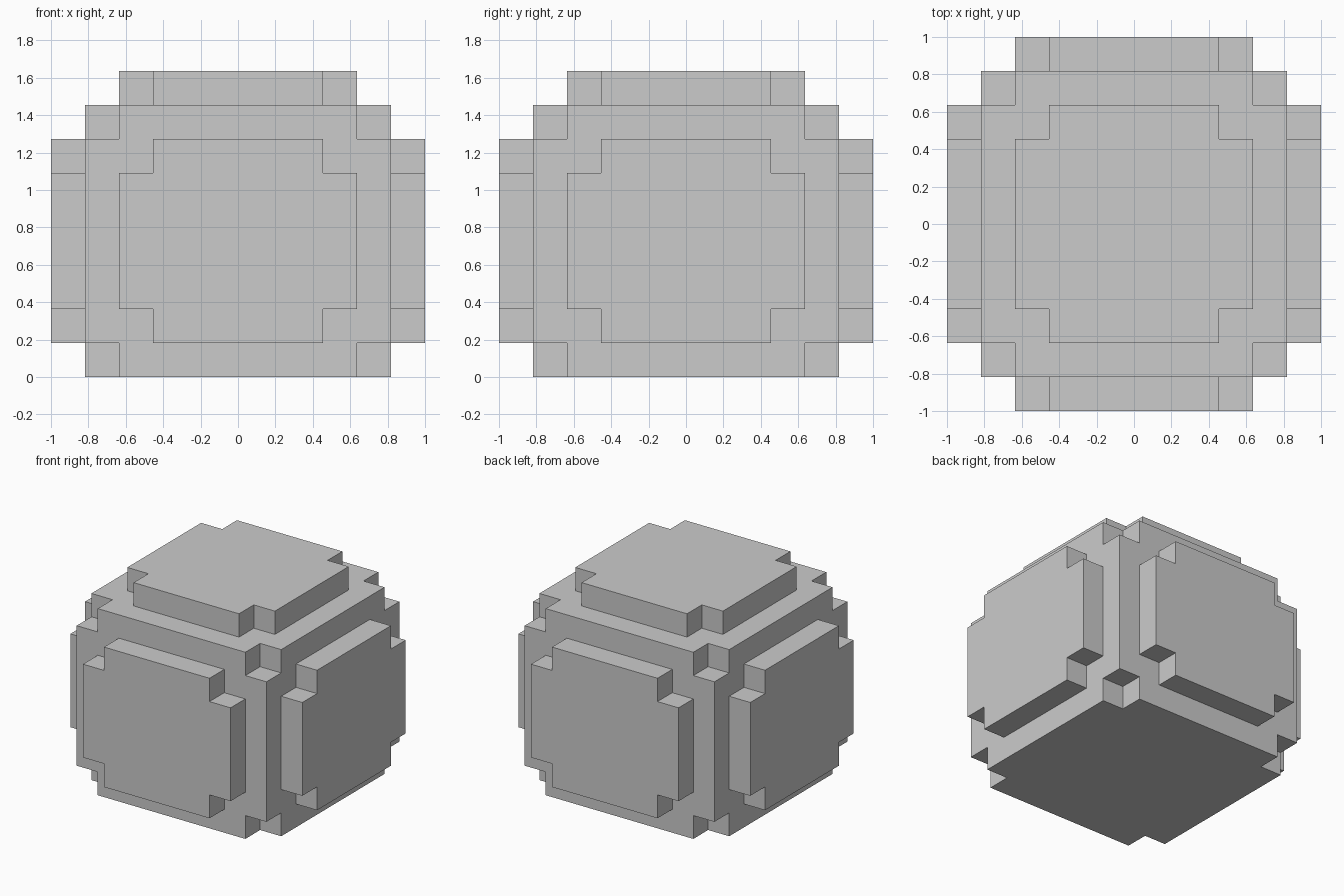
import bpy, bmesh
from itertools import product
from mathutils import Vector

if "Cube" in bpy.data.objects:
    bpy.data.objects.remove(bpy.data.objects["Cube"])

U = 2 / 11  # one block


def slab(lo, hi):
    """Box of blocks (inclusive) with its corners or corner columns knocked out."""
    thick = [i for i in range(3) if hi[i] > lo[i]]
    return {c for c in product(*(range(a, b + 1) for a, b in zip(lo, hi)))
            if not all(c[i] in (lo[i], hi[i]) for i in thick)}


parts = {
    "body": slab((-4, -4, 0), (4, 4, 7)),
    "top_panel": slab((-3, -3, 8), (3, 3, 8)),
    "front_panel": slab((-3, -5, 1), (3, -5, 6)),
    "back_panel": slab((-3, 5, 1), (3, 5, 6)),
    "left_panel": slab((-5, -3, 1), (-5, 3, 6)),
    "right_panel": slab((5, -3, 1), (5, 3, 6)),
}
solid = set().union(*parts.values())


def build(name, cells):
    """Skin only the block sides exposed to air, then merge flat areas."""
    bm = bmesh.new()
    for c in cells:
        mid = Vector(c) + Vector((0, 0, 0.5))
        for axis, s in product(range(3), (-1, 1)):
            n = Vector((0, 0, 0))
            n[axis] = s
            if tuple(int(v) for v in Vector(c) + n) in solid:
                continue
            a = Vector((0, 0, 0))
            a[(axis + 1) % 3] = 0.5
            b = n.cross(a)
            o = mid + n / 2
            bm.faces.new([bm.verts.new((o + d) * U)
                          for d in (-a - b, a - b, a + b, b - a)])
    bmesh.ops.remove_doubles(bm, verts=bm.verts, dist=1e-4)
    bmesh.ops.dissolve_limit(bm, angle_limit=0.01, verts=bm.verts, edges=bm.edges)
    mesh = bpy.data.meshes.new(name)
    bm.to_mesh(mesh)
    bm.free()
    bpy.context.collection.objects.link(bpy.data.objects.new(name, mesh))


for name, cells in parts.items():
    build(name, cells)
